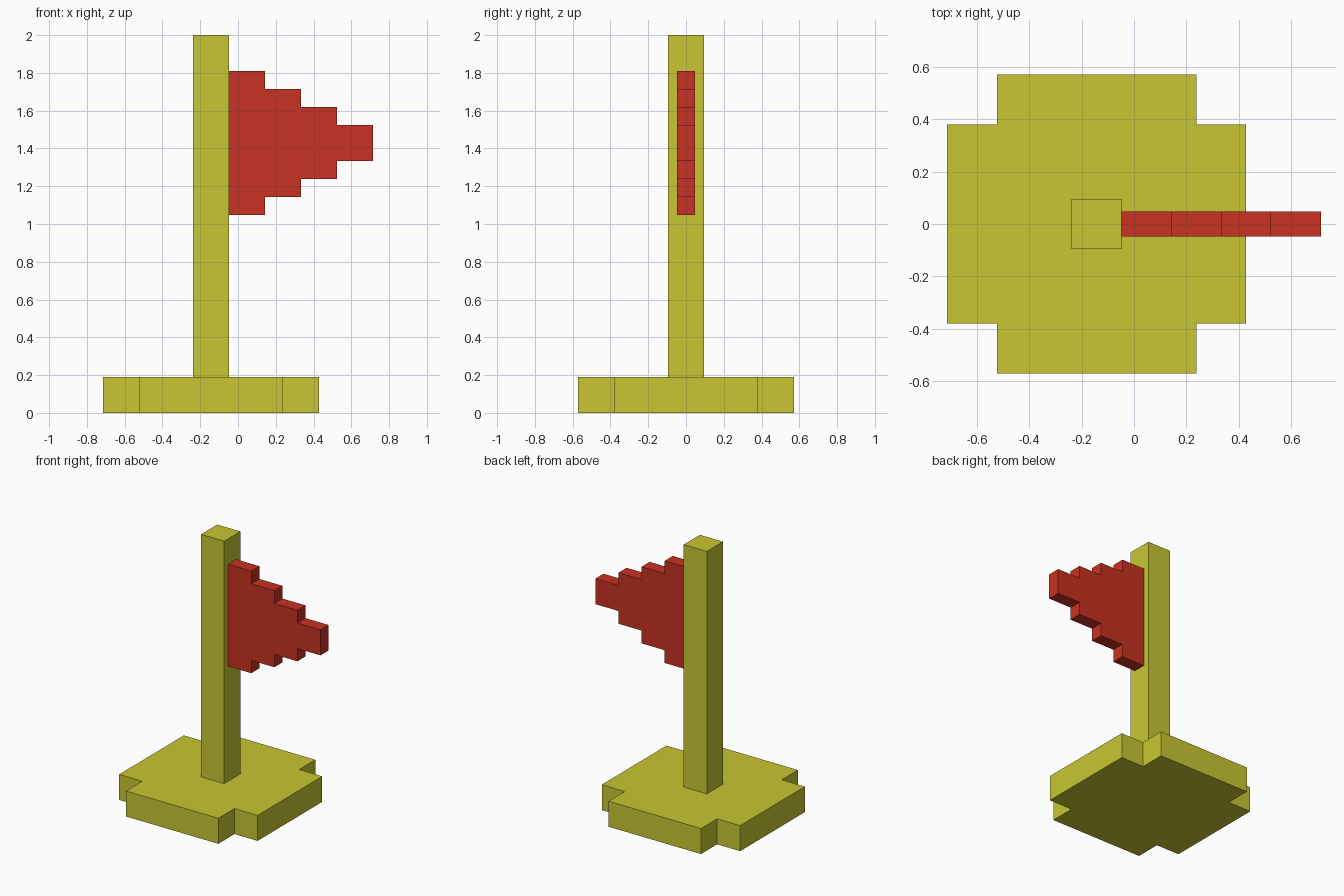
import bpy, bmesh
from mathutils import Vector

if "Cube" in bpy.data.objects:
    bpy.data.objects.remove(bpy.data.objects["Cube"])

U = 2 / 21  # one grid step; the model is 21 steps tall


def material(name, rgb):
    mat = bpy.data.materials.new(name)
    mat.diffuse_color = (*rgb, 1)
    mat.use_nodes = True
    mat.node_tree.nodes["Principled BSDF"].inputs["Base Color"].default_value = mat.diffuse_color
    return mat


def prism(name, outline, depth, mat):
    """Extrude a closed 3D outline (in grid steps) along the depth vector."""
    bm = bmesh.new()
    face = bm.faces.new([bm.verts.new(Vector(p) * U) for p in outline])
    top = bmesh.ops.extrude_face_region(bm, geom=[face], use_keep_orig=True)["geom"]
    bmesh.ops.translate(bm, vec=Vector(depth) * U,
                        verts=[g for g in top if isinstance(g, bmesh.types.BMVert)])
    bmesh.ops.recalc_face_normals(bm, faces=bm.faces)
    mesh = bpy.data.meshes.new(name)
    bm.to_mesh(mesh)
    bm.free()
    mesh.materials.append(mat)
    obj = bpy.data.objects.new(name, mesh)
    bpy.context.collection.objects.link(obj)
    return obj


yellow = material("yellow", (0.578, 0.565, 0.032))
red = material("red", (0.578, 0.032, 0.016))
POLE_X = -1.5

# Base: square plate with notched corners, one corner repeated around the centre
corner = [(6, 4), (4, 4), (4, 6)]
base = []
for _ in range(4):
    base += [(x + POLE_X, y, 0) for x, y in corner]
    corner = [(-y, x) for x, y in corner]
prism("base", base, (0, 0, 2), yellow)

# Pole: square post standing on the base
pole = [(POLE_X + x, y, 2) for x, y in ((-1, -1), (1, -1), (1, 1), (-1, 1))]
prism("pole", pole, (0, 0, 19), yellow)

# Flag: stepped pennant, upper edge mirrored about its middle height
upper = []
for i in range(4):
    x, h = POLE_X + 1 + 2 * i, 4 - i
    upper += [(x, h), (x + 2, h)]
edge = upper + [(x, -h) for x, h in reversed(upper)]
prism("flag", [(x, -0.5, 15 + h) for x, h in edge], (0, 1, 0), red)
